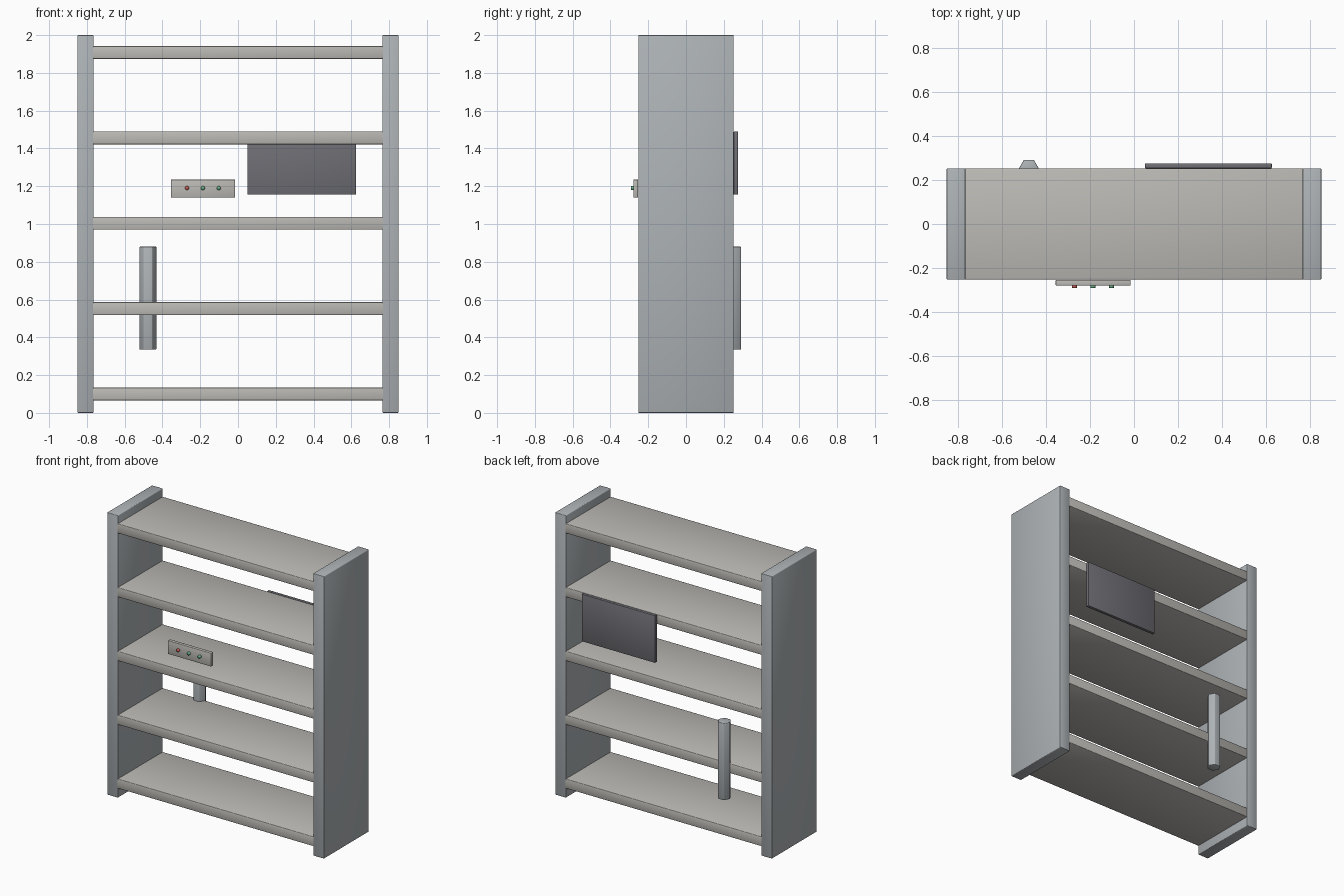
import bpy, bmesh, math
from mathutils import Matrix

if "Cube" in bpy.data.objects:
    bpy.data.objects.remove(bpy.data.objects["Cube"])


def material(name, rgb):
    m = bpy.data.materials.new(name)
    m.diffuse_color = (*rgb, 1)
    m.use_nodes = True
    m.node_tree.nodes["Principled BSDF"].inputs["Base Color"].default_value = m.diffuse_color
    return m


steel = material("cool_grey", (0.42, 0.45, 0.47))
warm = material("warm_grey", (0.50, 0.49, 0.46))
dark = material("dark_grey", (0.16, 0.16, 0.18))
red = material("red", (0.6, 0.12, 0.1))
green = material("green", (0.15, 0.45, 0.25))


def finish(name, bm, mat, bevel=0.0):
    mesh = bpy.data.meshes.new(name)
    bm.to_mesh(mesh)
    bm.free()
    mesh.materials.append(mat)
    ob = bpy.data.objects.new(name, mesh)
    bpy.context.collection.objects.link(ob)
    for p in mesh.polygons:
        p.use_smooth = True
    if bevel:
        mod = ob.modifiers.new("soft_edges", 'BEVEL')
        mod.width = bevel
        mod.segments = 2
        mod.harden_normals = False
    return ob


def box(name, x, y, z, mat, bevel):
    """Box from (min, max) ranges on each axis."""
    bm = bmesh.new()
    size = Matrix.Diagonal((x[1] - x[0], y[1] - y[0], z[1] - z[0], 1))
    mid = Matrix.Translation([(r[0] + r[1]) / 2 for r in (x, y, z)])
    bmesh.ops.create_cube(bm, size=1, matrix=mid @ size)
    return finish(name, bm, mat, bevel)


def rod(name, sides, radius, length, matrix, mat, bevel=0.0):
    bm = bmesh.new()
    bmesh.ops.create_cone(bm, cap_ends=True, segments=sides, radius1=radius,
                          radius2=radius, depth=length, matrix=matrix)
    return finish(name, bm, mat, bevel)


D = 0.2525  # half depth of the rack

# Side walls
box("side_wall_left", (-0.85, -0.765), (-D, D), (0, 2), steel, 0.004)
box("side_wall_right", (0.765, 0.85), (-D, D), (0, 2), steel, 0.004)

# Five evenly spaced shelves, let into the walls
for i in range(5):
    z = 0.1 + 0.452 * i
    box(f"shelf_{i + 1}", (-0.84, 0.84), (-D + 0.001, D - 0.001),
        (z - 0.034, z + 0.034), warm, 0.004)

# Dark panel on the back
box("back_panel", (0.05, 0.625), (D, 0.275), (1.155, 1.49), dark, 0.003)

# Vertical six-sided handle on the back
rod("back_handle", 6, 0.045, 0.545,
    Matrix.Translation((-0.477, 0.252, 0.6075)) @ Matrix.Rotation(math.radians(30), 4, 'Z'),
    steel, 0.003)

# Control strip on the front with three buttons
box("control_strip", (-0.355, -0.015), (-0.279, -0.254), (1.14, 1.235), warm, 0.003)
for i, mat in enumerate((red, green, green)):
    rod(f"button_{i + 1}", 12, 0.011, 0.016,
        Matrix.Translation((-0.27 + 0.084 * i, -0.283, 1.19)) @ Matrix.Rotation(math.pi / 2, 4, 'X'),
        mat)
